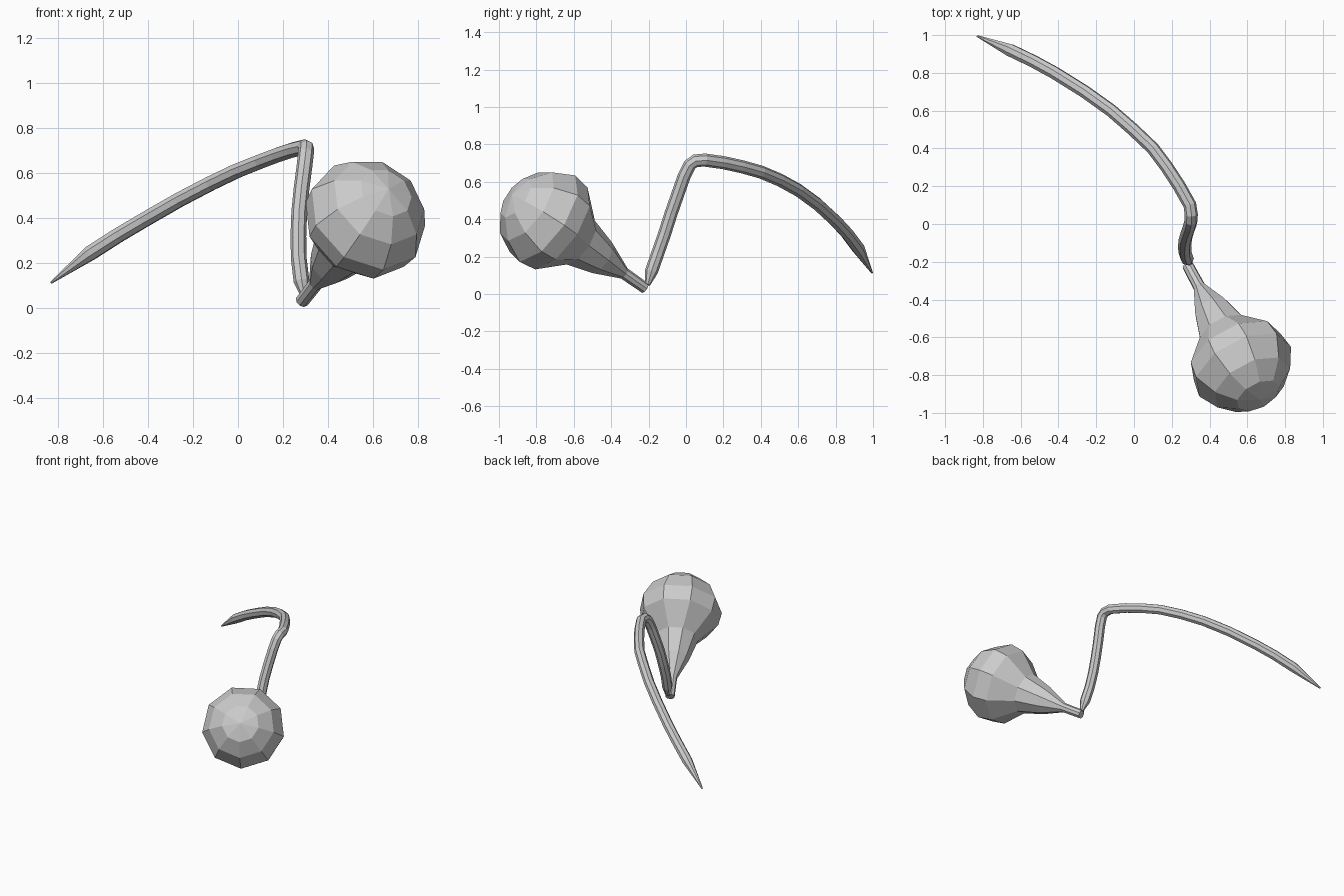
import bpy, bmesh
from math import cos, sin, pi
from mathutils import Vector

if "Cube" in bpy.data.objects:
    bpy.data.objects.remove(bpy.data.objects["Cube"])


def loft(name, stations, sides, up):
    """Skin capped polygon rings along a path of (point, radius) stations."""
    bm = bmesh.new()
    pts = [Vector(p) for p, r in stations]
    rings = []
    ref = Vector(up)
    for i, (p, r) in enumerate(stations):
        tan = (pts[min(i + 1, len(pts) - 1)] - pts[max(i - 1, 0)]).normalized()
        ref = (ref - tan * ref.dot(tan)).normalized()
        side = tan.cross(ref)
        rings.append([bm.verts.new(pts[i] + r * (ref * cos(2 * pi * k / sides) + side * sin(2 * pi * k / sides)))
                      for k in range(sides)])
    for a, b in zip(rings, rings[1:]):
        for k in range(sides):
            n = (k + 1) % sides
            bm.faces.new((a[k], a[n], b[n], b[k]))
    bm.faces.new(rings[0][::-1])
    bm.faces.new(rings[-1])
    bmesh.ops.remove_doubles(bm, verts=bm.verts, dist=0.0005)
    bmesh.ops.recalc_face_normals(bm, faces=bm.faces)
    me = bpy.data.meshes.new(name)
    bm.to_mesh(me)
    bm.free()
    ob = bpy.data.objects.new(name, me)
    bpy.context.collection.objects.link(ob)
    return ob


# Pear-shaped nine-sided bulb with its narrow neck: (distance along axis, radius)
base = Vector((0.285, -0.22, 0.032))
axis = Vector((0.405, -0.75, 0.525)).normalized()
profile = [(0, .031), (.15, .033), (.31, .098), (.47, .142), (.62, .265),
           (.72, .28), (.84, .222), (.92, .125), (.95, .0001)]
loft("bulb", [(base + axis * t, r) for t, r in profile], 9, (0, 0, -1))

# Bent stalk, tapered at both ends
path = [(.295, -.205, .05), (.282, -.185, .12), (.27, -.15, .22), (.268, -.115, .32),
        (.272, -.08, .43), (.282, -.045, .53), (.295, -.01, .63), (.302, .02, .69),
        (.303, .05, .712), (.296, .10, .716), (.24, .2, .702), (.175, .3, .68), (.10, .4, .652),
        (-.005, .5, .61), (-.12, .6, .555), (-.26, .7, .482), (-.42, .8, .39),
        (-.53, .86, .325), (-.655, .92, .245), (-.83, .995, .113)]
radii = [.014] + [.035] * (len(path) - 2) + [.005]
loft("bent_stalk", list(zip(path, radii)), 8, (1, 0, 0))
